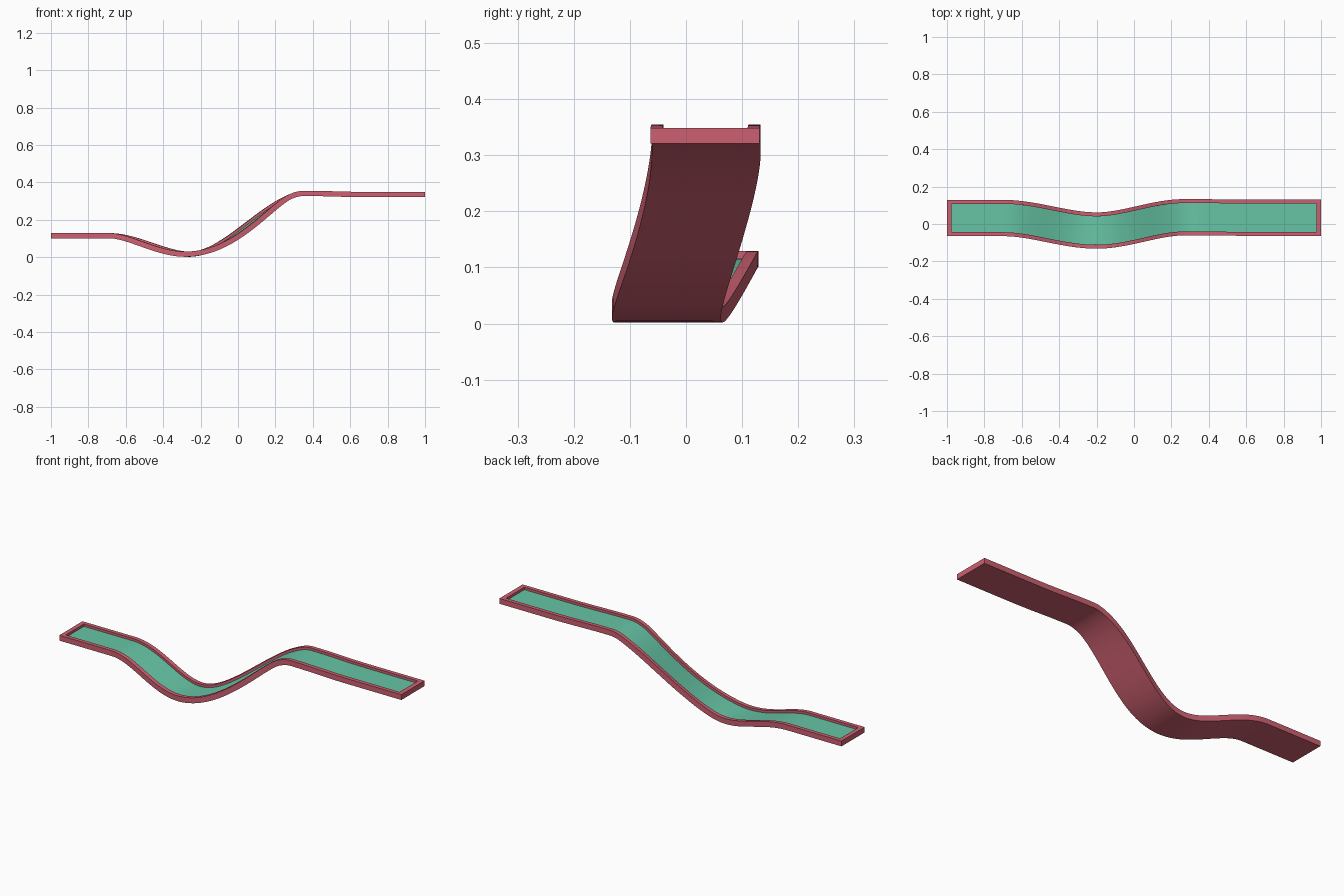
import bpy, bmesh, math
from mathutils import Vector

if "Cube" in bpy.data.objects:
    bpy.data.objects.remove(bpy.data.objects["Cube"])

W, H = 0.097, 0.014          # half width, half thickness
WALL, DEPTH = 0.021, 0.013   # rail width, recess depth


def material(name, col):
    m = bpy.data.materials.new(name)
    m.diffuse_color = (*col, 1)
    m.use_nodes = True
    m.node_tree.nodes["Principled BSDF"].inputs["Base Color"].default_value = m.diffuse_color
    return m


pink = material("rose pink", (0.61, 0.118, 0.165))
green = material("turf green", (0.135, 0.56, 0.38))


def bez(p, t):
    s = 1 - t
    return tuple(s**3*a + 3*s*s*t*b + 3*s*t*t*c + t**3*d for a, b, c, d in zip(*p))


# Side profile (x, z) as cubic segments: flat, dip, climb, crest, gentle run-out
SEGS = [
    (((-1, .115), (-.9, .115), (-.8, .115), (-.69, .115)), 6),
    (((-.69, .115), (-.56, .115), (-.41, .016), (-.27, .016)), 20),
    (((-.27, .016), (-.02, .016), (.19, .341), (.35, .341)), 32),
    (((.35, .341), (.5, .341), (.55, .335), (.70, .335)), 10),
    (((.70, .335), (.8, .335), (.9, .335), (1, .335)), 5),
]


def smooth(a, b, x):
    t = min(1, max(0, (x - a) / (b - a)))
    return t * t * (3 - 2 * t)


def sway(x):
    # sideways bend of the centreline
    return .032 - .067 * smooth(-.70, -.2, x) + .071 * smooth(-.2, .27, x) - .002 * smooth(.3, .6, x)


pts = []
for seg, n in SEGS:
    for i in range(n):
        x, z = bez(seg, i / n)
        pts.append(Vector((x, sway(x), z)))
pts.append(Vector((1, sway(1), .335)))


def frame(i):
    if i in (0, len(pts) - 1):
        tan = Vector((1, 0, 0))
    else:
        tan = (pts[i + 1] - pts[i - 1]).normalized()
    side = Vector((-tan.y, tan.x, 0)).normalized()
    return side, tan.cross(side).normalized()


def sweep(name, profile, mat):
    # closed profile of (side, up) points swept along the path
    bm = bmesh.new()
    rings = []
    for i, p in enumerate(pts):
        side, up = frame(i)
        rings.append([bm.verts.new(p + side * a + up * b) for a, b in profile])
    n = len(profile)
    for r, q in zip(rings, rings[1:]):
        for k in range(n):
            bm.faces.new((r[k], r[(k + 1) % n], q[(k + 1) % n], q[k]))
    bm.faces.new(rings[0])
    bm.faces.new(rings[-1])
    return finish(name, bm, mat)


def finish(name, bm, mat):
    bmesh.ops.recalc_face_normals(bm, faces=bm.faces)
    me = bpy.data.meshes.new(name)
    bm.to_mesh(me)
    bm.free()
    me.materials.append(mat)
    ob = bpy.data.objects.new(name, me)
    bpy.context.collection.objects.link(ob)
    bpy.context.view_layer.objects.active = ob
    ob.select_set(True)
    bpy.ops.object.shade_smooth_by_angle(angle=math.radians(30))
    ob.select_set(False)
    return ob


# Channel-shaped base with side rails; its recessed floor faces are green
I, F = W - WALL, H - DEPTH
lane = sweep("lane_frame", [(-W, -H), (W, -H), (W, H), (I, H), (I, F), (-I, F), (-I, H), (-W, H)], pink)
lane.data.materials.append(green)
for k, f in enumerate(lane.data.polygons):
    if len(f.vertices) == 4 and k % 8 == 4:
        f.material_index = 1


# End walls closing the channel
def end_wall(name, x0, x1, p):
    bm = bmesh.new()
    bmesh.ops.create_cube(bm, size=1)
    for v in bm.verts:
        v.co = Vector(((x0 + x1) / 2 + v.co.x * (x1 - x0), p.y + v.co.y * 2 * I,
                       p.z + (H if v.co.z > 0 else F - .002)))
    finish(name, bm, pink)


end_wall("start_wall", -1, -.977, pts[0])
end_wall("finish_wall", .975, 1, pts[-1])
